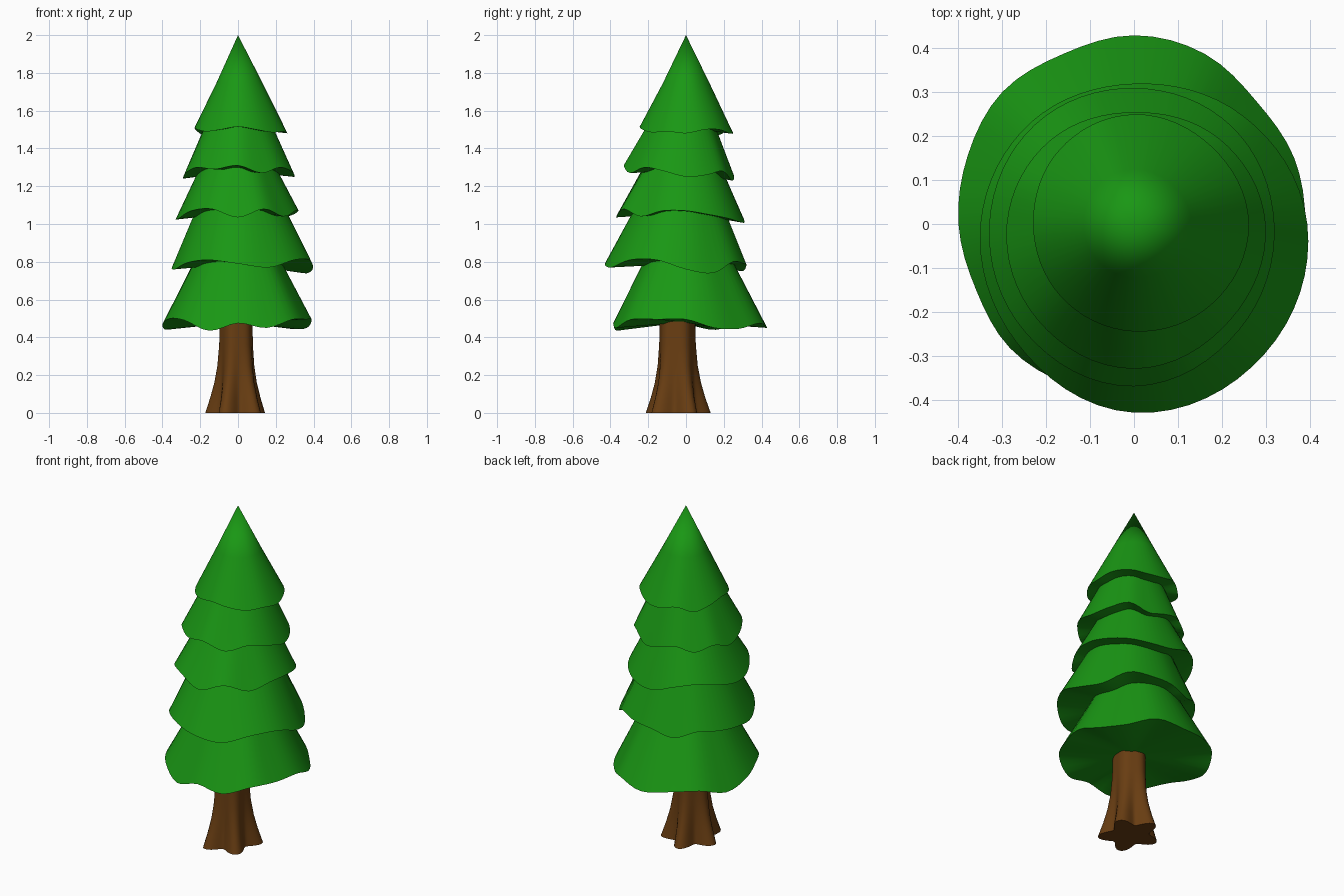
import bpy, bmesh
from math import sin, cos, pi, radians

if "Cube" in bpy.data.objects:
    bpy.data.objects.remove(bpy.data.objects["Cube"])

SEG = 64


def material(name, color):
    m = bpy.data.materials.new(name)
    m.diffuse_color = color
    m.use_nodes = True
    m.node_tree.nodes["Principled BSDF"].inputs["Base Color"].default_value = m.diffuse_color
    return m


green = material("needles", (0.01, 0.31, 0.007, 1))
brown = material("bark", (0.14, 0.047, 0.006, 1))


def loop_value(vals, t):
    """Smooth closed interpolation of evenly spaced values, t in 0..1."""
    n = len(vals)
    i = int(t * n)
    f = t * n - i
    a, b, c, d = (vals[(i + k) % n] for k in (-1, 0, 1, 2))
    return b + 0.5 * f * (c - a + f * (2*a - 5*b + 4*c - d + f * (3*(b - c) + d - a)))


def make_object(name, rings, mat, angle):
    """Skin a list of rings; a single-point ring becomes a fan."""
    bm = bmesh.new()
    loops = [[bm.verts.new(p) for p in r] for r in rings]
    for lo, hi in zip(loops, loops[1:]):
        for i in range(SEG):
            j = (i + 1) % SEG
            if len(lo) == 1:
                bm.faces.new((lo[0], hi[j], hi[i]))
            elif len(hi) == 1:
                bm.faces.new((lo[i], lo[j], hi[0]))
            else:
                bm.faces.new((lo[i], lo[j], hi[j], hi[i]))
    bmesh.ops.recalc_face_normals(bm, faces=bm.faces)
    me = bpy.data.meshes.new(name)
    bm.to_mesh(me)
    bm.free()
    ob = bpy.data.objects.new(name, me)
    bpy.context.collection.objects.link(ob)
    me.materials.append(mat)
    bpy.ops.object.select_all(action='DESELECT')
    bpy.context.view_layer.objects.active = ob
    ob.select_set(True)
    bpy.ops.object.shade_smooth_by_angle(angle=radians(angle))
    return ob


# Foliage tiers: apex height, mean rim height, rim radii, rim ripple (1/100 units, from +x round)
tiers = [
    (1.27, 0.46, (.39, .395, .395, .42, .43, .42, .425, .41, .40, .39, .40, .395, .385, .40, .41, .39),
     (3.5, -1, -1.5, 1.5, -1, 1, 2, -2, 1, 4, 3, -2.5, 1.5, -1, 3.5, 3.5)),
    (1.60, 0.77, (.395, .35, .32, .33, .35, .38, .43, .42),
     (-1, -3, 3, 2, 1, -2, 2, 1, 0, -1, 2.5, 4, 2, 0, 4, 4)),
    (1.71, 1.04, (.32, .315, .31, .32, .33, .35, .37, .34),
     (3, 1, -1, -3, -3, 1, 3, 1, -1.5, -1, 3, 4, -.5, 4, 0, 3)),
    (1.92, 1.26, (.30, .275, .255, .27, .29, .31, .33, .31),
     (-1, 0, 2, -3, -1, 1, -2, 1, -2, 1, 4, 3, 5, 1, 4, 2)),
    (2.00, 1.49, (.262, .25, .25, .24, .23, .235, .245, .255),
     (-1, 1, 1, -1, -1, 1, -2, 0, 2, 1, 0, 1, 2.5, 1, -.5, 0)),
]
for n, (apex, z0, radii, ripple) in enumerate(tiers, 1):
    rim = []
    for i in range(SEG):
        t = i / SEG
        r = loop_value(radii, t)
        z = z0 + loop_value(ripple, t) / 100
        rim.append((r * cos(2*pi*t), r * sin(2*pi*t), z))
    middle = [(x * .5, y * .5, z0 + .5 * (apex - z0)) for x, y, z in rim]
    hub = [(0, -0.01, z0 + .02)]
    make_object(f"foliage_tier_{n}", [hub, rim, middle, [(0, 0, apex)]], green, 40)

# Trunk: round at the top, flaring into five roots at the ground
# (height, mean radius, root depth)
profile = [(0, .140, .034), (.08, .122, .024), (.16, .108, .015),
           (.25, .098, .008), (.36, .092, .004), (.55, .088, .002)]
rings = [[(-.008, -.047, 0)]]
for z, r0, depth in profile:
    ring = []
    for i in range(SEG):
        a = 2 * pi * i / SEG
        r = r0 + depth * cos(5 * (a - radians(28)))
        ring.append((-.008 + r * .96 * cos(a), -.047 + r * 1.04 * sin(a), z))
    rings.append(ring)
rings.append([(-.008, -.047, .55)])
make_object("trunk", rings, brown, 40)
